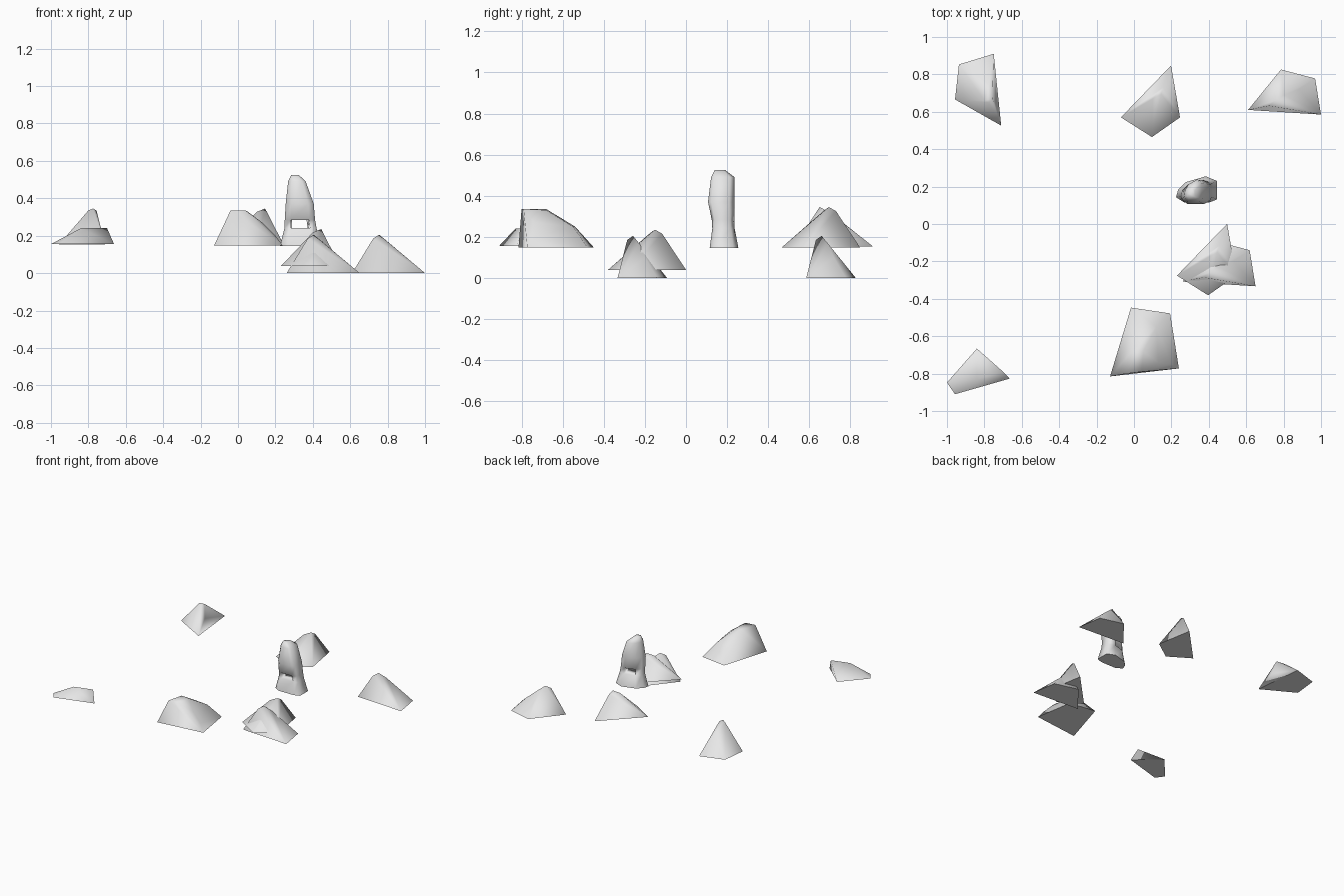
import bpy, bmesh

cube = bpy.data.objects.get("Cube")
if cube:
    bpy.data.objects.remove(cube)

stone = bpy.data.materials.new("stone_grey")
stone.use_nodes = True
grey = (0.8, 0.8, 0.8, 1)
stone.diffuse_color = grey
stone.node_tree.nodes["Principled BSDF"].inputs["Base Color"].default_value = grey


def finish(name, bm):
    """Smooth stone object with a crisp edge around its flat underside."""
    bmesh.ops.recalc_face_normals(bm, faces=bm.faces)
    ground = min(v.co.z for v in bm.verts)
    for face in bm.faces:
        face.smooth = True
    for edge in bm.edges:
        edge.smooth = any(v.co.z > ground + 1e-4 for v in edge.verts)
    mesh = bpy.data.meshes.new(name)
    bm.to_mesh(mesh)
    bm.free()
    mesh.materials.append(stone)
    obj = bpy.data.objects.new(name, mesh)
    bpy.context.collection.objects.link(obj)
    return obj


def boulder(name, ground, footprint, crown):
    """Faceted rock: flat footprint wrapped up to a few crown points."""
    bm = bmesh.new()
    for x, y in footprint:
        bm.verts.new((x, y, ground))
    for p in crown:
        bm.verts.new(p)
    hull = bmesh.ops.convex_hull(bm, input=bm.verts)
    spare = {v for v in hull["geom_interior"] + hull["geom_unused"]
             if isinstance(v, bmesh.types.BMVert)}
    bmesh.ops.delete(bm, geom=list(spare), context='VERTS')
    return finish(name, bm)


def copy_rock(source, name, offset):
    obj = source.copy()
    obj.name = name
    obj.location = offset
    bpy.context.collection.objects.link(obj)


# Single boulders
boulder("back_right_boulder", 0.153,
        [(-.957, .666), (-.936, .853), (-.75, .91), (-.71, .526)],
        [(-.80, .66, .335), (-.775, .65, .345), (-.757, .67, .335),
         (-.735, .64, .24), (-.775, .75, .28), (-.76, .815, .225)])
boulder("front_right_boulder", 0.155,
        [(-1, -.848), (-.84, -.666), (-.663, -.826), (-.957, -.91)],
        [(-.70, -.79, .24), (-.84, -.83, .24)])
boulder("front_slab_boulder", 0.147,
        [(-.128, -.815), (.24, -.772), (.193, -.478), (-.016, -.447)],
        [(-.04, -.80, .335), (.04, -.79, .335), (-.01, -.68, .335), (.05, -.68, .33),
         (.13, -.74, .27), (.12, -.55, .25), (.02, -.54, .25), (.2, -.75, .2)])

# Two boulder shapes that each appear twice
peak = boulder("back_peak_boulder", 0.148,
               [(-.07, .57), (.198, .847), (.246, .57), (.096, .465)],
               [(.1, .67, .327), (.145, .695, .345), (.155, .73, .325)])
copy_rock(peak, "middle_peak_boulder", (.30, -.846, -.11))
ridge = boulder("back_left_boulder", 0,
                [(.61, .61), (.786, .826), (.968, .778), (1, .585)],
                [(.723, .632, .185), (.755, .66, .205), (.80, .69, .168), (.88, .72, .1)])
copy_rock(ridge, "middle_ridge_boulder", (-.35, -.918, 0))

# Standing stone: one lopsided cross-section stacked as rings of
# z, left x, right x, front y, back y
section = [(0, .2), (.2, 0), (.8, 0), (1, .12), (1, .82), (.72, 1), (.24, .78), (.05, .5)]
rings = [(.145, .225, .445, .115, .255), (.24, .248, .42, .128, .237),
         (.285, .25, .412, .125, .235), (.37, .255, .405, .107, .235),
         (.49, .268, .362, .122, .237), (.525, .285, .325, .14, .19)]
bm = bmesh.new()
loops = []
for z, x0, x1, y0, y1 in rings:
    loops.append([bm.verts.new((x0 + (x1 - x0) * u, y0 + (y1 - y0) * v, z))
                  for u, v in section])
bm.faces.new(loops[0])
bm.faces.new(loops[-1])
HOLE_BAND = 1
for band, (low, high) in enumerate(zip(loops, loops[1:])):
    for i in range(8):
        j = (i + 1) % 8
        if band == HOLE_BAND and i in (1, 5):
            continue
        bm.faces.new((low[i], low[j], high[j], high[i]))

# Walls of the opening through the stone
low, high = loops[HOLE_BAND], loops[HOLE_BAND + 1]
front_rim = [low[1], low[2], high[2], high[1]]
back_rim = [low[6], low[5], high[5], high[6]]
for i in range(4):
    j = (i + 1) % 4
    bm.faces.new((front_rim[i], front_rim[j], back_rim[j], back_rim[i]))
finish("standing_stone", bm)
